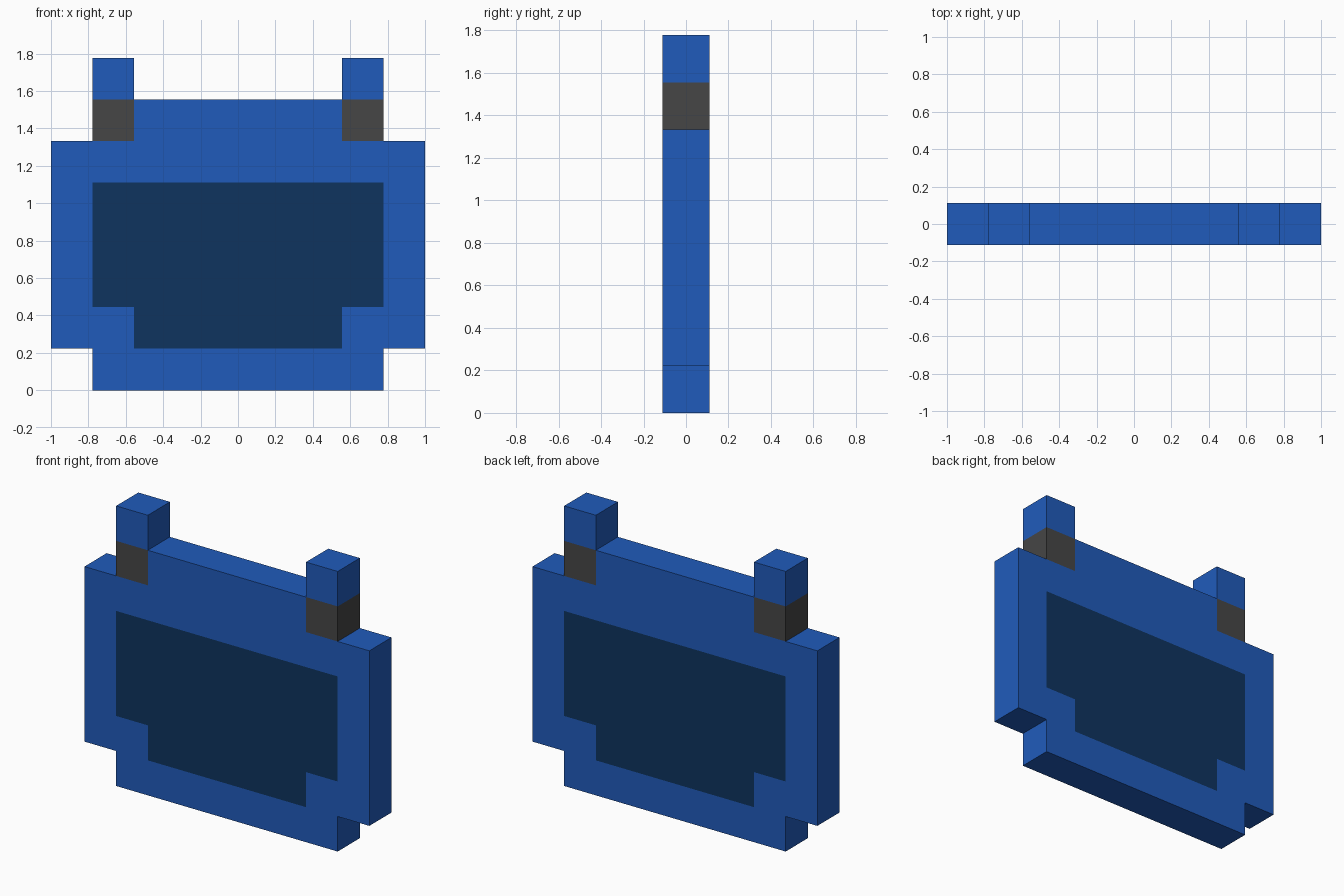
import bpy, bmesh, math

if "Cube" in bpy.data.objects:
    bpy.data.objects.remove(bpy.data.objects["Cube"])

U = 2 / 9  # one block; the model is 9 wide, 8 high, 1 deep

# Block map, top row first: B body, S screen, J grey joint, T prong tip
ROWS = [
    ".T.....T.",
    ".JBBBBBJ.",
    "BBBBBBBBB",
    "BSSSSSSSB",
    "BSSSSSSSB",
    "BSSSSSSSB",
    "BBSSSSSBB",
    ".BBBBBBB.",
]
CELLS = {(c, len(ROWS) - 1 - r): k
         for r, row in enumerate(ROWS) for c, k in enumerate(row) if k != "."}


def material(name, rgb):
    m = bpy.data.materials.new(name)
    m.diffuse_color = (*rgb, 1)
    m.use_nodes = True
    m.node_tree.nodes["Principled BSDF"].inputs["Base Color"].default_value = m.diffuse_color
    return m


blue = material("blue", (0.0144, 0.105, 0.497))
navy = material("dark navy", (0.0044, 0.0343, 0.114))
grey = material("dark grey", (0.0612, 0.0612, 0.0612))


def build(name, cells, mat):
    """Outer skin of a group of blocks, without walls between neighbours."""
    bm = bmesh.new()

    def face(*pts):
        bm.faces.new([bm.verts.new(((x - 4.5) * U, y * U, z * U)) for x, y, z in pts])

    for c, r in cells:
        corners = [(c, r), (c + 1, r), (c + 1, r + 1), (c, r + 1)]
        face(*[(x, -0.5, z) for x, z in corners])
        face(*[(x, 0.5, z) for x, z in reversed(corners)])
        sides = [(0, -1), (1, 0), (0, 1), (-1, 0)]
        for i, (dx, dz) in enumerate(sides):
            if (c + dx, r + dz) not in CELLS:
                (x0, z0), (x1, z1) = corners[i], corners[(i + 1) % 4]
                face((x0, -0.5, z0), (x0, 0.5, z0), (x1, 0.5, z1), (x1, -0.5, z1))
    bmesh.ops.remove_doubles(bm, verts=bm.verts, dist=1e-4)
    # Merge flat areas into single clean faces
    bmesh.ops.dissolve_limit(bm, angle_limit=math.radians(1),
                             verts=bm.verts, edges=bm.edges)
    me = bpy.data.meshes.new(name)
    bm.to_mesh(me)
    bm.free()
    me.materials.append(mat)
    bpy.context.collection.objects.link(bpy.data.objects.new(name, me))


def pick(kind, side=0):
    return [p for p, k in CELLS.items() if k == kind and (p[0] - 4) * side >= 0]


# Body frame and the screen set flush in front and back
build("body_frame", pick("B"), blue)
build("screen", pick("S"), navy)

# Prongs on top: grey joint and blue tip on each side
for label, side in (("left", -1), ("right", 1)):
    build(label + "_prong_joint", pick("J", side), grey)
    build(label + "_prong_tip", pick("T", side), blue)
